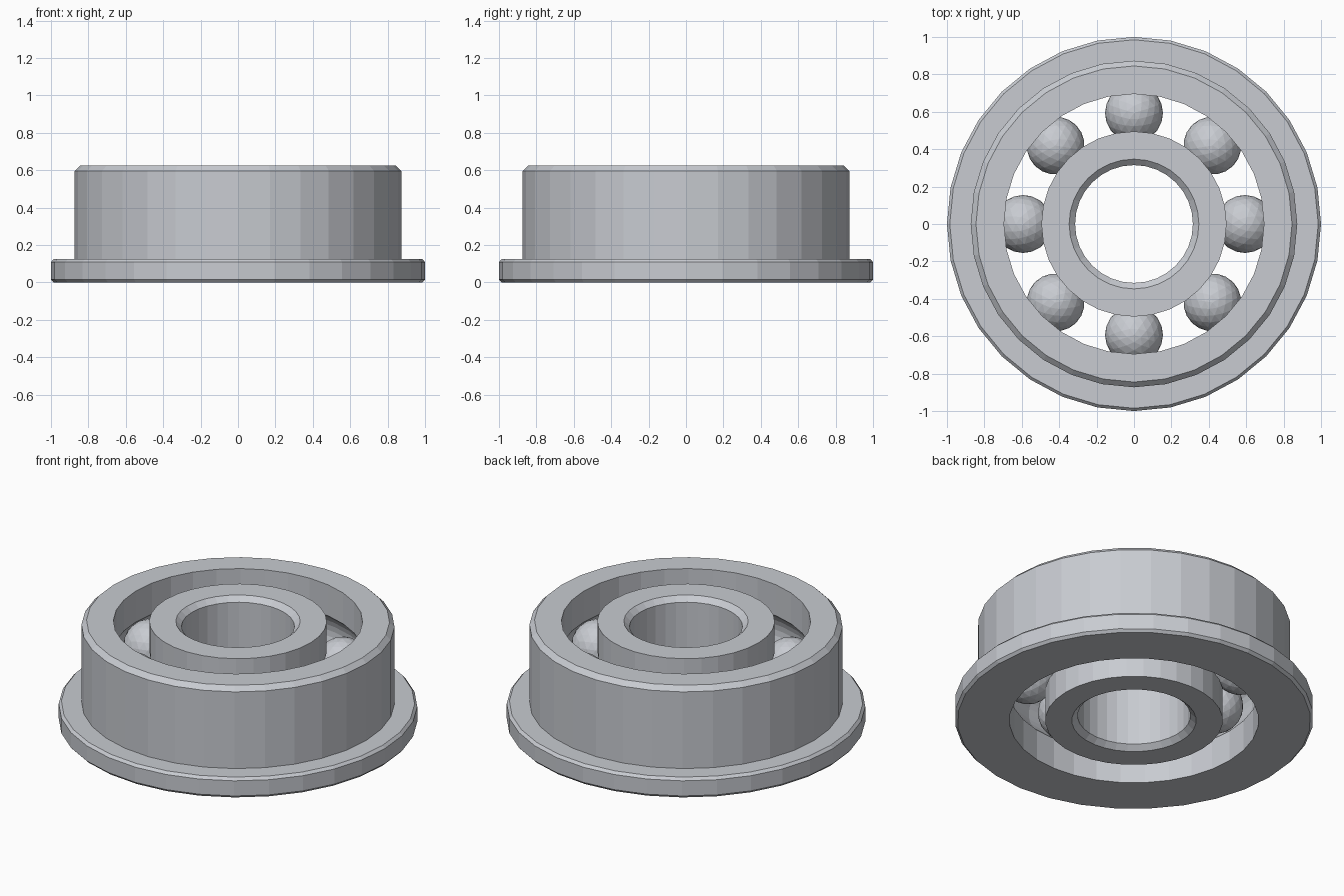
import bpy, bmesh, math
from mathutils import Matrix

if "Cube" in bpy.data.objects:
    bpy.data.objects.remove(bpy.data.objects["Cube"], do_unlink=True)

SEGMENTS = 32
HEIGHT = 0.625
MID = HEIGHT / 2
BALL_R = 0.155
TRACK_R = 0.593      # radius of the circle the balls run on
OUTER_BORE = 0.695   # inside of the outer ring
HUB_R = 0.495        # outside of the inner ring

steel = bpy.data.materials.new("steel")
steel.use_nodes = True
steel.diffuse_color = (0.58, 0.60, 0.64, 1)
steel.node_tree.nodes["Principled BSDF"].inputs["Base Color"].default_value = steel.diffuse_color


def finish(bm, name):
    mesh = bpy.data.meshes.new(name)
    bmesh.ops.recalc_face_normals(bm, faces=bm.faces)
    bm.to_mesh(mesh)
    bm.free()
    mesh.materials.append(steel)
    obj = bpy.data.objects.new(name, mesh)
    bpy.context.collection.objects.link(obj)
    return obj


def lathe(name, profile):
    """Turn a closed (radius, height) outline around z."""
    bm = bmesh.new()
    rings = []
    for i in range(SEGMENTS):
        a = math.tau * i / SEGMENTS
        rings.append([bm.verts.new((r * math.cos(a), r * math.sin(a), z)) for r, z in profile])
    n = len(profile)
    for i in range(SEGMENTS):
        a, b = rings[i], rings[(i + 1) % SEGMENTS]
        for j in range(n):
            k = (j + 1) % n
            bm.faces.new((a[j], b[j], b[k], a[k]))
    return finish(bm, name)


def groove(wall, side, steps=8):
    """Round ball track in a wall, listed from bottom to top."""
    radius = BALL_R + 0.004
    half = math.acos(abs(wall - TRACK_R) / radius)
    angles = [half * (2 * i / steps - 1) for i in range(steps + 1)]
    return [(TRACK_R + side * radius * math.cos(a), MID + radius * math.sin(a)) for a in angles]


# Outer ring with flange, chamfers and ball track
outer = [(0.985, 0), (1, 0.016), (1, 0.109), (0.985, 0.125), (0.873, 0.125),
         (0.873, 0.597), (0.845, HEIGHT), (OUTER_BORE, HEIGHT)]
lathe("outer_ring", outer + groove(OUTER_BORE, 1)[::-1] + [(OUTER_BORE, 0)])

# Inner ring with chamfered bore and ball track
inner = [(HUB_R, HEIGHT), (0.347, HEIGHT), (0.315, HEIGHT - 0.03),
         (0.315, 0.03), (0.347, 0), (HUB_R, 0)]
lathe("inner_ring", inner + groove(HUB_R, -1))

# Eight faceted balls
for i in range(8):
    bm = bmesh.new()
    bmesh.ops.create_icosphere(bm, subdivisions=3, radius=BALL_R)
    ball = finish(bm, f"ball_{i + 1}")
    ball.matrix_world = (Matrix.Rotation(math.tau * i / 8, 4, "Z")
                         @ Matrix.Translation((TRACK_R, 0, MID)))
